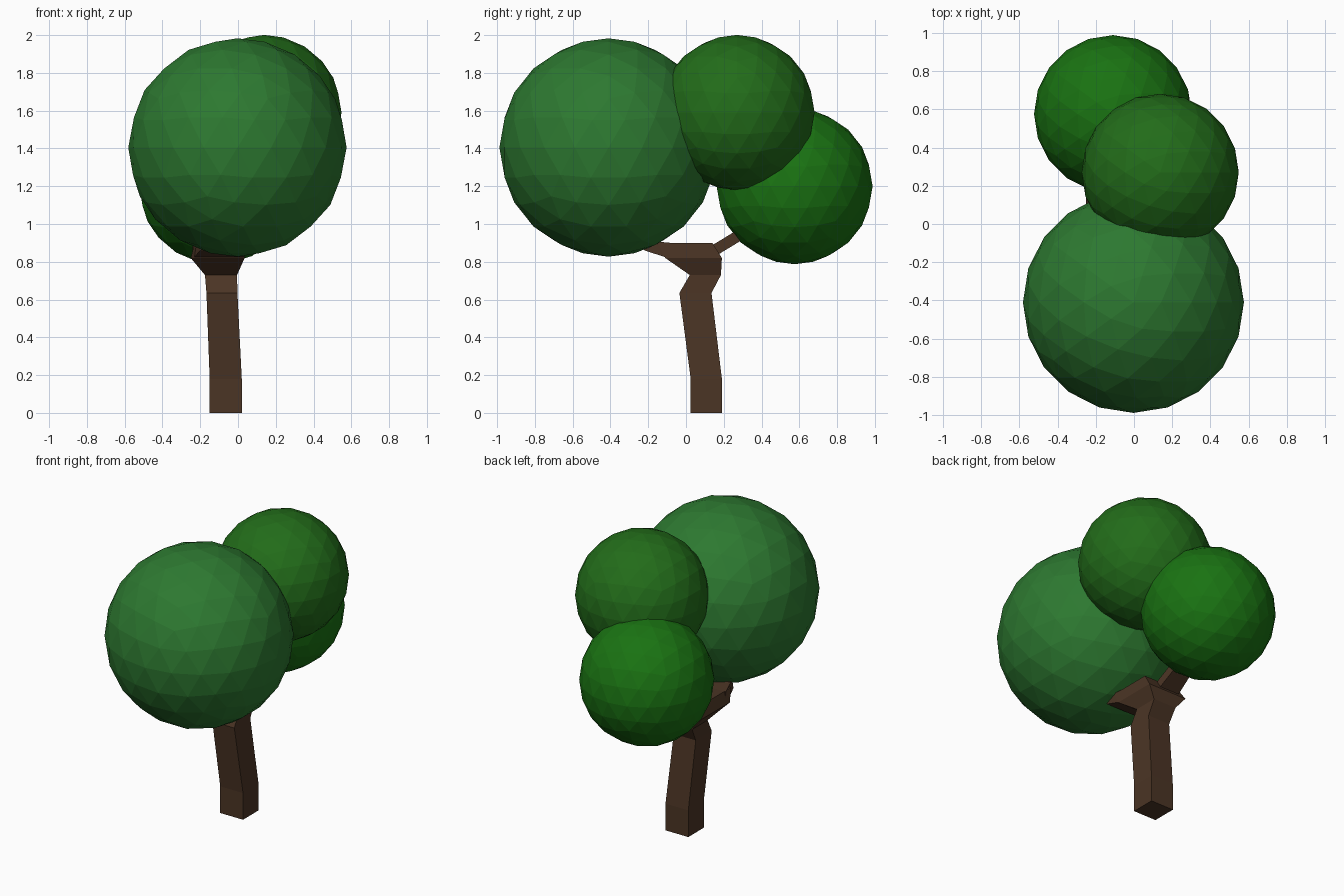
import bpy, bmesh

if "Cube" in bpy.data.objects:
    bpy.data.objects.remove(bpy.data.objects["Cube"])


def material(name, rgb):
    m = bpy.data.materials.new(name)
    m.diffuse_color = (*rgb, 1)
    m.use_nodes = True
    m.node_tree.nodes["Principled BSDF"].inputs["Base Color"].default_value = m.diffuse_color
    return m


def loft(name, rings, mat):
    """Skin a list of four-cornered rings and cap both ends."""
    bm = bmesh.new()
    loops = [[bm.verts.new(p) for p in ring] for ring in rings]
    for a, b in zip(loops, loops[1:]):
        for i in range(4):
            j = (i + 1) % 4
            bm.faces.new((a[i], a[j], b[j], b[i]))
    bm.faces.new(loops[0][::-1])
    bm.faces.new(loops[-1])
    bmesh.ops.recalc_face_normals(bm, faces=bm.faces)
    mesh = bpy.data.meshes.new(name)
    bm.to_mesh(mesh)
    bm.free()
    mesh.materials.append(mat)
    ob = bpy.data.objects.new(name, mesh)
    bpy.context.collection.objects.link(ob)
    return ob


def flat_ring(x0, x1, y0, y1, z):
    return [(x0, y0, z), (x1, y0, z), (x1, y1, z), (x0, y1, z)]


def upright_ring(x0, x1, low, high):
    """Ring across x between a low and a high (y, z) point."""
    return [(x0, *low), (x1, *low), (x1, *high), (x0, *high)]


bark = material("bark", (0.07, 0.035, 0.018))

# Bent square trunk flaring into the fork
loft("trunk", [
    flat_ring(-0.15, 0.02, 0.025, 0.19, 0),
    flat_ring(-0.15, 0.02, 0.025, 0.19, 0.18),
    flat_ring(-0.167, -0.003, -0.035, 0.135, 0.635),
    flat_ring(-0.175, -0.005, 0.02, 0.185, 0.73),
    flat_ring(-0.25, 0.035, -0.11, 0.19, 0.82),
    flat_ring(-0.23, 0.03, -0.15, 0.14, 0.90),
], bark)

# Branches running into the foliage
loft("front_branch", [
    upright_ring(-0.24, 0.03, (-0.08, 0.815), (-0.08, 0.90)),
    upright_ring(-0.20, 0.03, (-0.22, 0.86), (-0.19, 0.91)),
    upright_ring(-0.09, 0.03, (-0.33, 1.00), (-0.28, 1.04)),
], bark)
loft("back_branch", [
    upright_ring(-0.21, -0.06, (0.14, 0.82), (0.11, 0.87)),
    upright_ring(-0.20, -0.07, (0.28, 0.905), (0.25, 0.955)),
    upright_ring(-0.16, -0.07, (0.42, 1.00), (0.39, 1.05)),
], bark)

# Faceted foliage balls
for name, centre, radius, rgb in [
    ("large_foliage", (-0.003, -0.41, 1.405), 0.578, (0.026, 0.19, 0.03)),
    ("upper_foliage", (0.137, 0.27, 1.59), 0.411, (0.016, 0.15, 0.01)),
    ("lower_foliage", (-0.11, 0.575, 1.20), 0.413, (0.01, 0.17, 0.006)),
]:
    bpy.ops.mesh.primitive_ico_sphere_add(subdivisions=3, radius=radius, location=centre)
    ball = bpy.context.object
    ball.name = name
    ball.data.materials.append(material(name + "_green", rgb))
